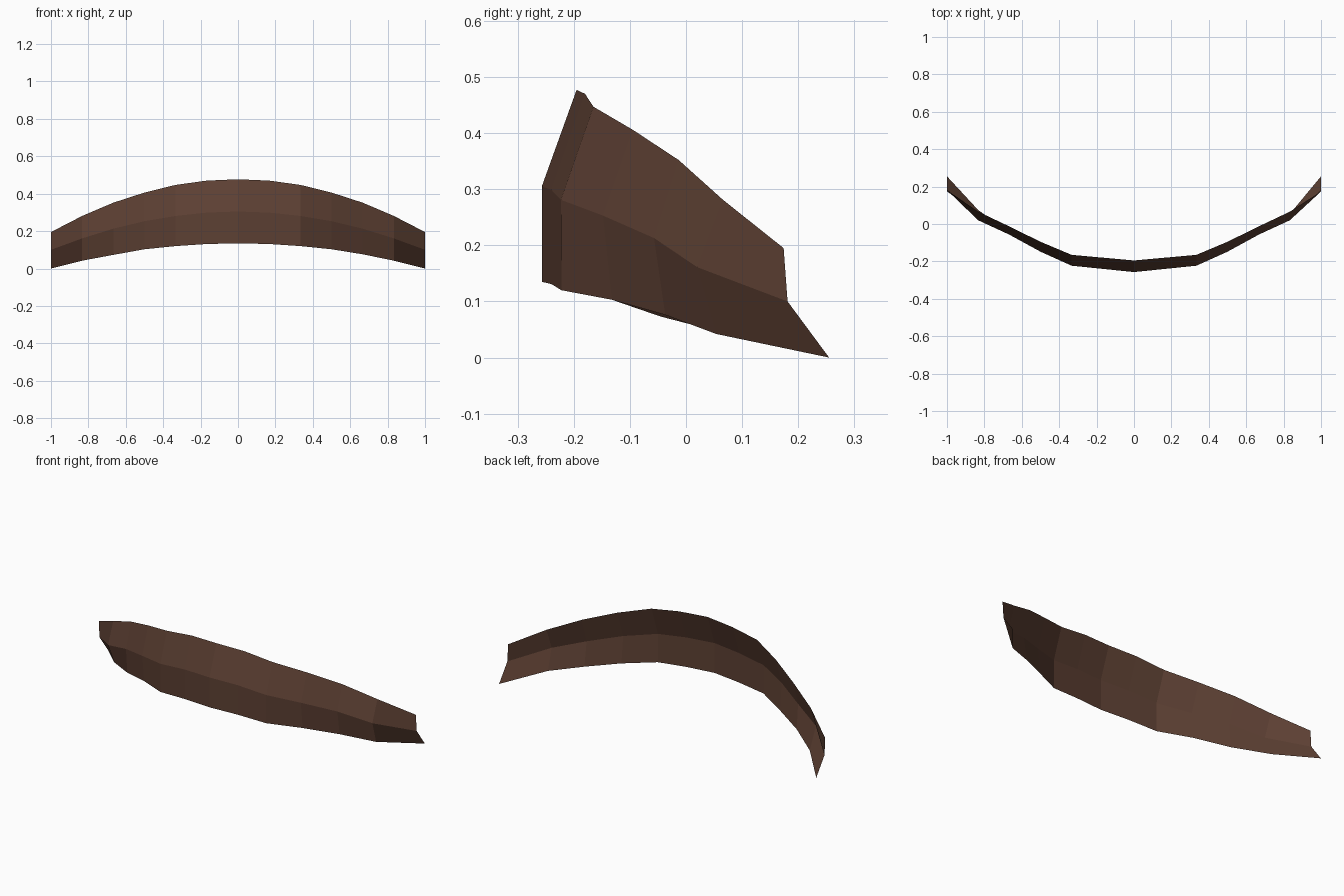
import bpy
import bmesh

cube = bpy.data.objects.get("Cube")
if cube:
    bpy.data.objects.remove(cube, do_unlink=True)

# Flat brown material
brown = bpy.data.materials.new("dark_brown")
brown.use_nodes = True
colour = (0.109, 0.051, 0.033, 1.0)
brown.diffuse_color = colour
brown.node_tree.nodes["Principled BSDF"].inputs["Base Color"].default_value = colour

# (y, z) stations of each rail, from the middle out to the tip
top_rail = [(-.195, .477), (-.18, .47), (-.165, .447), (-.095, .406),
            (-.013, .352), (.066, .281), (.174, .195)]
ridge = [(-.257, .305), (-.24, .299), (-.223, .281), (-.148, .253),
         (-.057, .213), (.02, .161), (.181, .1)]
bottom_rail = [(-.257, .135), (-.24, .131), (-.222, .12), (-.132, .103),
               (-.037, .076), (.054, .042), (.255, 0)]
# The lower edge is bent a little further back near the right tip
bottom_right = bottom_rail[:]
bottom_right[4] = (-.045, .073)
bottom_right[5] = (.075, .042)


def rail(bm, left, right):
    """Vertices running from the right tip to the left tip."""
    last = len(left) - 1
    verts = []
    for i in range(-last, last + 1):
        y, z = (right if i < 0 else left)[abs(i)]
        verts.append(bm.verts.new((i / last, y, z)))
    return verts


# Thin curved band, creased along the ridge
bm = bmesh.new()
low = rail(bm, bottom_rail, bottom_right)
mid = rail(bm, ridge, ridge)
high = rail(bm, top_rail, top_rail)
for a, b in ((low, mid), (mid, high)):
    for i in range(len(a) - 1):
        bm.faces.new((a[i], a[i + 1], b[i + 1], b[i]))

mesh = bpy.data.meshes.new("curved_band")
bm.to_mesh(mesh)
bm.free()
mesh.materials.append(brown)
band = bpy.data.objects.new("curved_band", mesh)
bpy.context.collection.objects.link(band)
